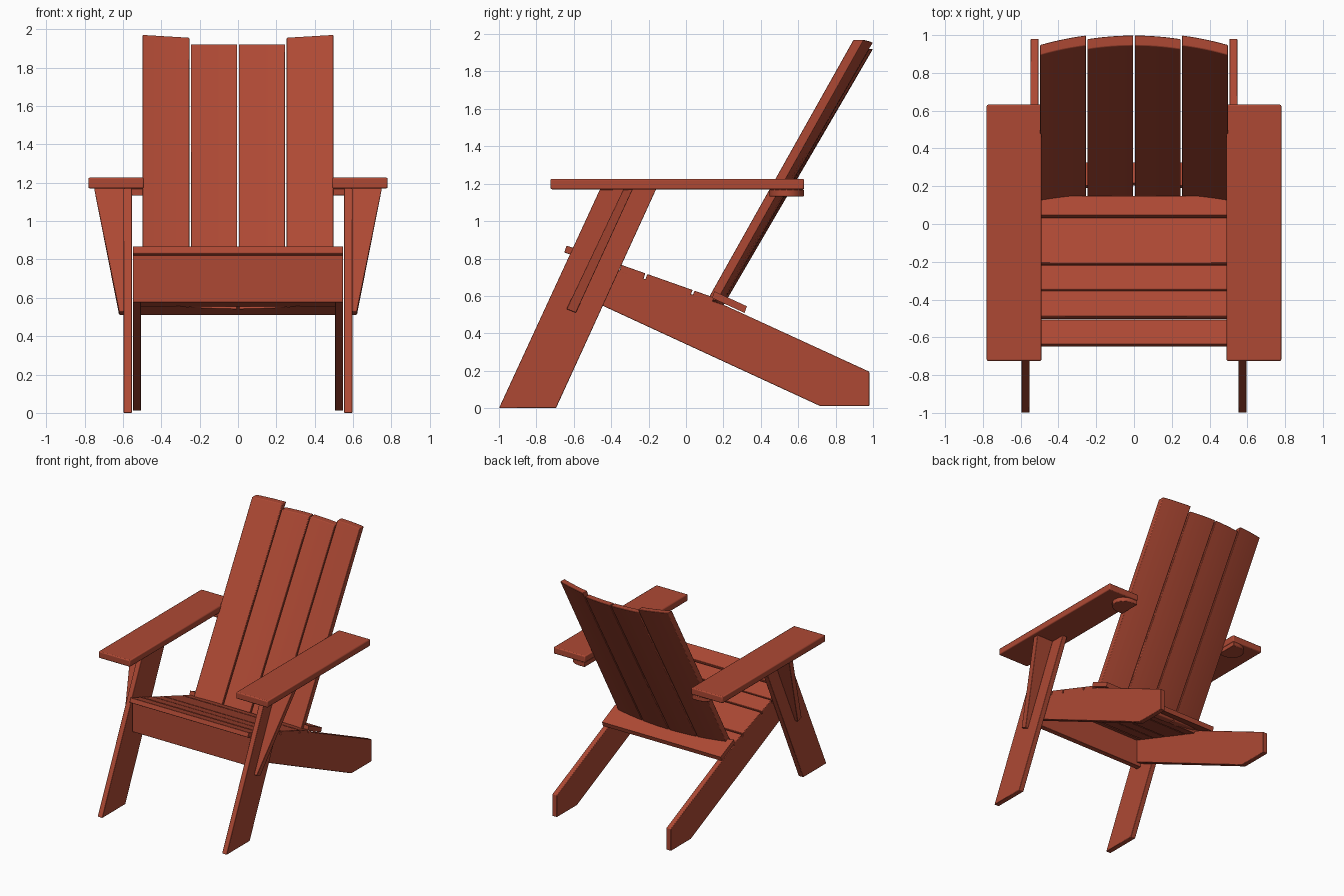
import bpy, bmesh, math

if "Cube" in bpy.data.objects:
    bpy.data.objects.remove(bpy.data.objects["Cube"])

paint = bpy.data.materials.new("rust red paint")
paint.diffuse_color = (0.42, 0.066, 0.034, 1)
paint.use_nodes = True
paint.node_tree.nodes["Principled BSDF"].inputs["Base Color"].default_value = paint.diffuse_color


def finish(name, bm, bevel=0.004):
    bmesh.ops.recalc_face_normals(bm, faces=bm.faces)
    me = bpy.data.meshes.new(name)
    bm.to_mesh(me)
    bm.free()
    me.materials.append(paint)
    ob = bpy.data.objects.new(name, me)
    bpy.context.collection.objects.link(ob)
    if bevel:
        mod = ob.modifiers.new("soft edges", 'BEVEL')
        mod.width, mod.segments, mod.limit_method = bevel, 2, 'ANGLE'
        mod.angle_limit = math.radians(40)
    return ob


def loft(name, ring_a, ring_b, bevel=0.004):
    """Solid between two matching outlines."""
    bm = bmesh.new()
    a = [bm.verts.new(p) for p in ring_a]
    b = [bm.verts.new(p) for p in ring_b]
    bm.faces.new(a)
    bm.faces.new(b)
    n = len(a)
    for i in range(n):
        j = (i + 1) % n
        bm.faces.new((a[i], a[j], b[j], b[i]))
    return finish(name, bm, bevel)


def side_board(name, yz, x0, x1, bevel=0.004):
    return loft(name, [(x0, y, z) for y, z in yz], [(x1, y, z) for y, z in yz], bevel)


def flat_board(name, xy, z0, z1, bevel=0.004):
    return loft(name, [(x, y, z0) for x, y in xy], [(x, y, z1) for x, y in xy], bevel)


def seat_z(y):
    return 0.87 - 0.353 * (y + 0.64)


# Side parts, mirrored left and right
for s, side in ((1, "right"), (-1, "left")):
    side_board("front_leg_" + side, [(-1, 0), (-0.695, 0), (-0.16, 1.17), (-0.46, 1.17)],
               s * 0.552, s * 0.596)
    # seat rail that slopes down to become the back leg
    side_board("back_leg_rail_" + side,
               [(-0.57, seat_z(-0.57) - 0.04), (0.2, 0.553), (0.98, 0.195), (0.98, 0.012),
                (0.715, 0.012), (-0.57, 0.605)], s * 0.505, s * 0.547)
    flat_board("armrest_" + side, [(s * 0.49, -0.725), (s * 0.78, -0.725),
                                   (s * 0.78, 0.632), (s * 0.49, 0.632)], 1.17, 1.226, 0.008)
    # tapered bracket outside the leg, leaning with it
    outline = [(0.594, 1.17), (0.75, 1.17), (0.62, 0.51), (0.594, 0.51)]
    front = [(s * x, -0.335 + 0.46 * (z - 1.17), z + (0.02 if z < 1 else 0)) for x, z in outline]
    back = [(s * x, -0.285 + 0.46 * (z - 1.17), z) for x, z in outline]
    loft("arm_bracket_" + side, front, back)
    # rounded cleat under the rear of the armrest
    cleat = [(s * 0.495, 0.445), (s * 0.495, 0.63)]
    for i in range(9):
        a = math.pi / 2 - math.pi * i / 8
        cleat.append((s * (0.55 + 0.1 * math.cos(a)), 0.5375 + 0.0925 * math.sin(a)))
    flat_board("arm_cleat_" + side, cleat, 1.132, 1.17)

# Front apron
side_board("front_apron", [(-0.615, 0.575), (-0.57, 0.575), (-0.57, 0.808), (-0.615, 0.824)],
           -0.547, 0.547)

# Seat slats
for i, (y0, y1) in enumerate([(-0.638, -0.505), (-0.49, -0.352), (-0.345, -0.217),
                              (-0.207, 0.035), (0.045, 0.15)]):
    dy, dz = 0.013, 0.037
    side_board(f"seat_slat_{i + 1}",
               [(y0, seat_z(y0)), (y1, seat_z(y1)),
                (y1 - dy, seat_z(y1) - dz), (y0 - dy, seat_z(y0) - dz)], -0.547, 0.547)

# Rear seat slat with its front edge curved around the back
xy = [(0.547, 0.325), (-0.547, 0.325)]
xy += [(x, 0.217 - 0.055 * (x / 0.5) ** 2) for x in [-0.547 + 1.094 * i / 12 for i in range(13)]]
rear = [(x, y, 0.545 - 0.46 * (y - 0.325)) for x, y in xy]
loft("rear_seat_slat", rear, [(x, y - 0.012, z - 0.036) for x, y, z in rear], 0)


# Back slats on a shallow leaning arc
def back_point(x, depth, top):
    u = (x / 0.495) ** 2
    if top:
        z = 1.92 if abs(x) < 0.25 else 1.955 + 0.06 * (abs(x) - 0.25)
    else:
        z = 0.54 + 0.035 * u
    sag = (0.068 if top else 0.042) * u
    return (x, 0.198 + 0.583 * (z - 0.545) - 1.158 * (sag + depth), z)


N = 6
for i, (x0, x1) in enumerate([(-0.497, -0.254), (-0.246, -0.004), (0.004, 0.246), (0.254, 0.497)]):
    xs = [x0 + (x1 - x0) * k / N for k in range(N + 1)]
    rings = [[back_point(x, 0, t) for x in xs] + [back_point(x, 0.047, t) for x in reversed(xs)]
             for t in (False, True)]
    loft(f"back_slat_{i + 1}", rings[0], rings[1])

# Smooth shading with sharp edges kept
bpy.ops.object.select_all(action='DESELECT')
for ob in bpy.data.objects:
    ob.select_set(True)
    bpy.context.view_layer.objects.active = ob
bpy.ops.object.shade_smooth_by_angle(angle=math.radians(30))
